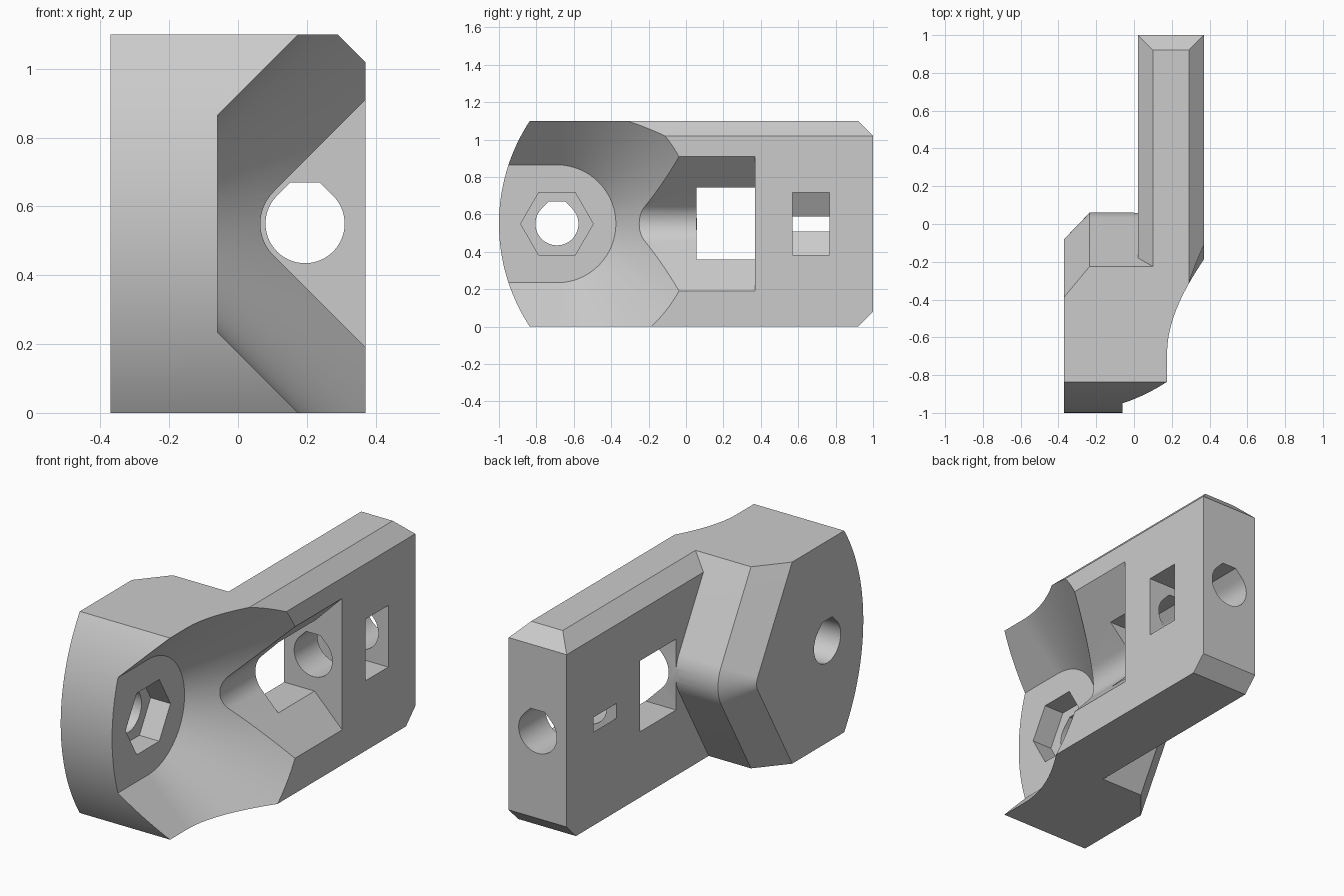
import bpy
import bmesh
from math import sin, cos, tan, radians, asin, pi, sqrt

cube = bpy.data.objects.get("Cube")
if cube:
    bpy.data.objects.remove(cube, do_unlink=True)

MID = 0.55      # height of the symmetry plane
TOP = 1.1
BOLT_Y = -0.69  # cross bolt position
BORE_X = 0.195  # long bore position

grey = bpy.data.materials.new("plain grey")
grey.use_nodes = True
grey.diffuse_color = (0.6, 0.6, 0.6, 1)
grey.node_tree.nodes["Principled BSDF"].inputs["Base Color"].default_value = (0.6, 0.6, 0.6, 1)


def loft(name, rings):
    """Closed solid through rings that share a point count."""
    bm = bmesh.new()
    loops = [[bm.verts.new(p) for p in ring] for ring in rings]
    n = len(loops[0])
    for a, b in zip(loops, loops[1:]):
        for i in range(n):
            j = (i + 1) % n
            bm.faces.new((a[i], a[j], b[j], b[i]))
    bm.faces.new(loops[0])
    bm.faces.new(loops[-1])
    bmesh.ops.recalc_face_normals(bm, faces=bm.faces)
    mesh = bpy.data.meshes.new(name)
    bm.to_mesh(mesh)
    bm.free()
    mesh.materials.append(grey)
    obj = bpy.data.objects.new(name, mesh)
    bpy.context.collection.objects.link(obj)
    return obj


def along_x(name, outline, x0, x1):
    return loft(name, [[(x, y, z) for y, z in outline] for x in (x0, x1)])


def along_y(name, outline, y0, y1):
    return loft(name, [[(x, y, z) for x, z in outline] for y in (y0, y1)])


def arc(cu, cz, r, start, end, steps):
    angles = [start + (end - start) * i / steps for i in range(steps + 1)]
    return [(cu + r * cos(a), cz + r * sin(a)) for a in angles]


def teardrop(cu, r=0.115, flat=0.12):
    """Round bore with a clipped 45 degree roof."""
    half = r * sqrt(2) - flat
    return arc(cu, MID, r, radians(135), radians(405), 48) + [
        (cu + half, MID + flat), (cu - half, MID + flat)]


def rect(u0, u1, v0, v1):
    return [(u0, v0), (u1, v0), (u1, v1), (u0, v1)]


# Head: curved front, rounded wedge at the rear
def head_outline(r):
    rear_y = -0.15
    corner = rear_y + (r - MID * 0.5) / cos(pi / 6)
    a = asin(MID)
    rear = arc(rear_y, MID, r, -pi / 6, pi / 6, 24)
    front = arc(0, MID, 1.0, pi - a, pi + a, 48)
    return [(corner, 0)] + rear + [(corner, TOP)] + front


head = loft("bracket_body", [
    [(x, y, z) for y, z in head_outline(r)]
    for x, r in ((-0.37, 0.07), (-0.235, 0.21), (0.25, 0.21))])

# Arm: long bar with bevelled top and rear end
c = 0.08
arm = loft("arm", [
    [(x, y, z) for x, y in rect(0.02 + inset, 0.37 - inset, -0.7, back)]
    for z, inset, back in ((0, 0, 1 - c), (c, 0, 1), (TOP - c, 0, 1), (TOP, c, 1 - c))])


# Conical recess around the cross bolt, open to the front
def recess_ring(x):
    r = 0.315 + x + 0.06
    pts = [(-1.4, MID - r)] + arc(BOLT_Y, MID, r, -pi / 2, pi / 2, 64) + [(-1.4, MID + r)]
    return [(x, y, z) for y, z in pts]


recess = loft("recess_cutter", [recess_ring(-0.06), recess_ring(0.5)])

# Nut pocket and bolt hole through the head
hexagon = arc(BOLT_Y, MID, 0.194, 0, radians(300), 5)
nut_pocket = along_x("nut_pocket_cutter", hexagon, -0.18, 0.1)
bolt_hole = along_x("bolt_hole_cutter", teardrop(BOLT_Y), -0.6, 0.1)

# Rounded V groove and window in the arm
tip = arc(BORE_X, MID, 0.13, radians(135), radians(225), 20)
reach = 0.13 * sqrt(2) + 0.5 - BORE_X
groove = along_y("groove_cutter", [(0.5, MID + reach)] + tip + [(0.5, MID - reach)], -0.7, 0.37)
window = along_x("window_cutter", rect(0.057, 0.37, 0.358, 0.745), 0.0, 0.24)

# Bore through the rear end and slot for its nut
bore = along_y("bore_cutter", teardrop(BORE_X), 0.3, 1.2)
half = 0.168
apex = -0.003
slot = along_y("nut_slot_cutter", [
    (0.5, MID - half), (0.5, MID + half), (apex + half * tan(pi / 6), MID + half),
    (apex, MID), (apex + half * tan(pi / 6), MID - half)], 0.57, 0.767)

# Combine the solids and carve the openings
tools = [arm, recess, nut_pocket, bolt_hole, groove, window, bore, slot]
for tool in tools:
    mod = head.modifiers.new(tool.name, 'BOOLEAN')
    mod.operation = 'UNION' if tool is arm else 'DIFFERENCE'
    mod.solver = 'EXACT'
    mod.object = tool
    tool.hide_render = True

graph = bpy.context.evaluated_depsgraph_get()
result = bpy.data.meshes.new_from_object(head.evaluated_get(graph))
head.modifiers.clear()
head.data = result
for tool in tools:
    bpy.data.objects.remove(tool, do_unlink=True)

for obj in bpy.context.selected_objects:
    obj.select_set(False)
head.select_set(True)
bpy.context.view_layer.objects.active = head
bpy.ops.object.shade_smooth_by_angle(angle=radians(25))
